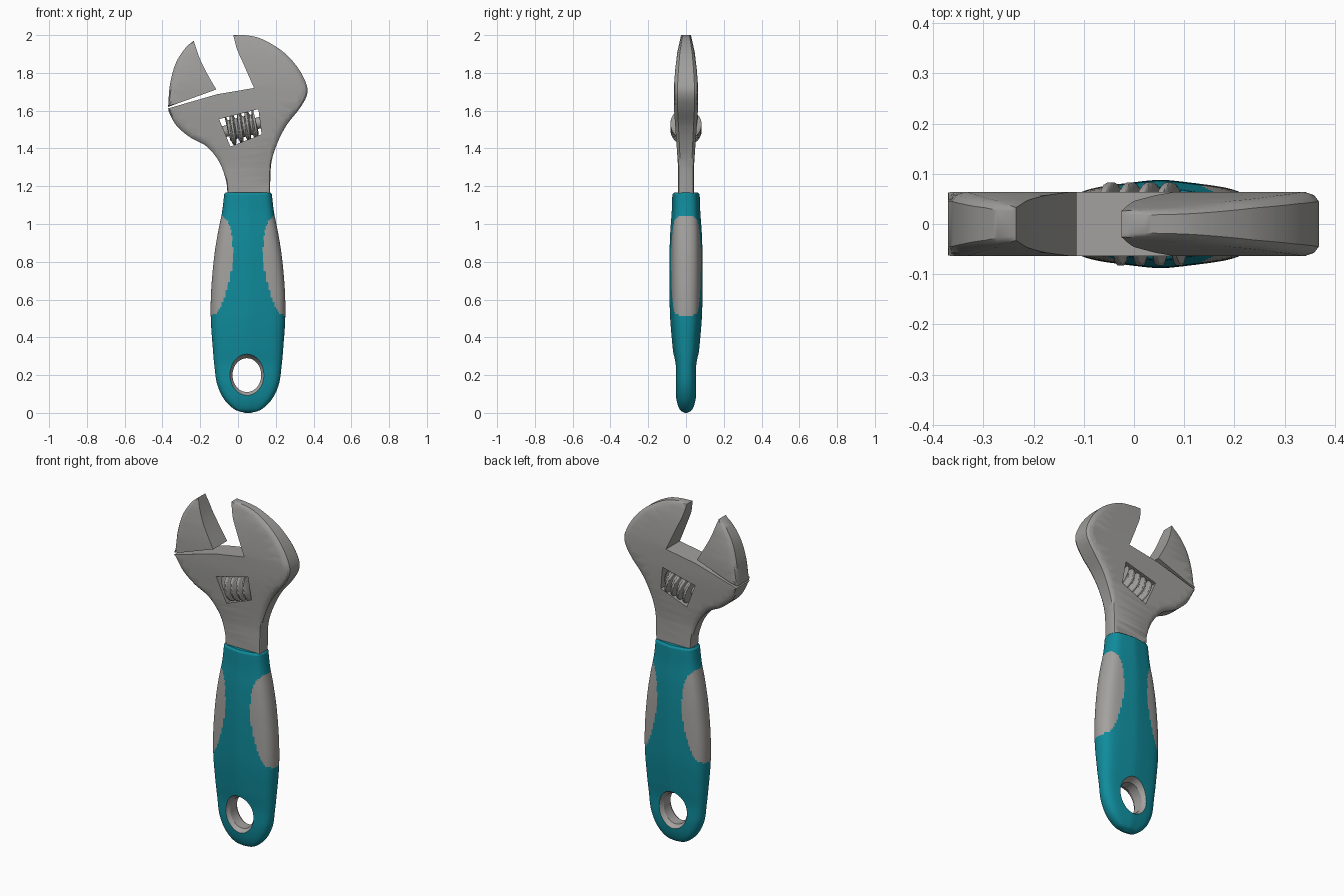
import bpy, bmesh, math
from mathutils import Vector, Matrix

if "Cube" in bpy.data.objects:
    bpy.data.objects.remove(bpy.data.objects["Cube"])


def material(name, rgb):
    m = bpy.data.materials.new(name)
    m.use_nodes = True
    m.diffuse_color = (*rgb, 1)
    m.node_tree.nodes["Principled BSDF"].inputs["Base Color"].default_value = (*rgb, 1)
    return m


steel = material("steel_grey", (.35, .345, .335))
teal = material("teal_rubber", (.005, .26, .33))
pad = material("pad_grey", (.37, .36, .345))


def chain(points, n=6):
    """Smooth curve through 3D points, without its last point."""
    p = [Vector(q) for q in points]
    p = [p[0] * 2 - p[1]] + p + [p[-1] * 2 - p[-2]]
    out = []
    for a, b, c, d in zip(p, p[1:], p[2:], p[3:]):
        for i in range(n):
            t = i / n
            out.append(b + (c - a) * t / 2 + (a * 2 - b * 5 + c * 4 - d) * t * t / 2
                       + (b * 3 - a - c * 3 + d) * t ** 3 / 2)
    return out


def lerp_table(table, v):
    for (a, fa), (b, fb) in zip(table, table[1:]):
        if v <= b:
            return fa + (fb - fa) * max(0, (v - a) / (b - a))
    return table[-1][1]


def loft(rings):
    """Closed solid through a list of rings with equal point counts."""
    bm = bmesh.new()
    vs = [[bm.verts.new(co) for co in ring] for ring in rings]
    n = len(vs[0])
    for r, s in zip(vs, vs[1:]):
        for i in range(n):
            j = (i + 1) % n
            bm.faces.new((r[i], r[j], s[j], s[i]))
    bm.faces.new(vs[0])
    bm.faces.new(vs[-1])
    bmesh.ops.recalc_face_normals(bm, faces=bm.faces)
    return bm


def make(name, bm, mats):
    me = bpy.data.meshes.new(name)
    bm.to_mesh(me)
    bm.free()
    ob = bpy.data.objects.new(name, me)
    bpy.context.collection.objects.link(ob)
    for m in mats:
        me.materials.append(m)
    return ob


def select(ob):
    bpy.ops.object.select_all(action='DESELECT')
    ob.select_set(True)
    bpy.context.view_layer.objects.active = ob


def cut(ob, cutter):
    cutter.hide_render = True
    mod = ob.modifiers.new("cut", 'BOOLEAN')
    mod.operation, mod.solver, mod.object = 'DIFFERENCE', 'EXACT', cutter
    mod.material_mode = 'TRANSFER'
    select(ob)
    bpy.ops.object.modifier_apply(modifier=mod.name)
    bpy.data.objects.remove(cutter)


def smooth(ob, angle=32):
    select(ob)
    bpy.ops.object.shade_smooth_by_angle(angle=math.radians(angle))


# Half thickness of the steel by height
THICK = [(1.1, .041), (1.3, .042), (1.42, .05), (1.6, .063), (1.73, .064),
         (1.82, .057), (1.91, .046), (2.0, .026)]


def plate(name, outline):
    """Clockwise outline of (x, edge rounding, z) made into a tapered plate."""
    n = len(outline)
    normals = []
    for i in range(n):
        t = outline[(i + 1) % n] - outline[i - 1]
        normals.append(Vector((t.z, 0, -t.x)).normalized())
    rings = []
    for y, k in ((-1, 1), (-.9, .35), (-.7, 0), (.7, 0), (.9, .35), (1, 1)):
        rings.append([Vector((p.x, y, p.z)) + nv * max(0, p.y) * k
                      for p, nv in zip(outline, normals)])
    bm = loft(rings)
    bmesh.ops.triangulate(bm, faces=[f for f in bm.faces if len(f.verts) > 4])
    for i in range(18):
        bmesh.ops.bisect_plane(bm, geom=bm.verts[:] + bm.edges[:] + bm.faces[:],
                               plane_co=(0, 0, 1.2 + i * .045), plane_no=(0, 0, 1))
    for v in bm.verts:
        v.co.y *= lerp_table(THICK, v.co.z)
    return make(name, bm, [steel])


# Head with neck and fixed jaw
R = .028
left_side = [(-.055, .01, 1.1), (-.057, .01, 1.18), (-.066, .015, 1.24), (-.1, R, 1.33),
             (-.165, R, 1.41), (-.255, R, 1.46), (-.325, R, 1.52), (-.362, .02, 1.585),
             (-.37, 0, 1.612)]
jaw_face = [(.085, 0, 1.72), (.03, 0, 1.845), (-.005, 0, 1.925), (-.025, 0, 2)]
right_side = [(-.025, 0, 2), (.035, .012, 2), (.125, R, 1.98), (.235, R, 1.915),
              (.315, R, 1.83), (.362, R, 1.74), (.364, R, 1.68), (.325, R, 1.61),
              (.255, R, 1.52), (.205, R, 1.42), (.176, .015, 1.32), (.17, .01, 1.18),
              (.17, .01, 1.1)]
head = plate("head", chain(left_side)
             + chain([(-.37, 0, 1.612), (-.11, 0, 1.687)])
             + chain([(-.11, 0, 1.687), (.085, 0, 1.72)])
             + chain(jaw_face) + chain(right_side)
             + chain([(.17, .01, 1.1), (-.055, .01, 1.1)]))

# Window for the adjusting screw
corners = [(-.1, 1.555), (.108, 1.608), (.125, 1.475), (-.04, 1.41)]
cut(head, make("window_cutter", loft([[(x, y, z) for x, z in corners] for y in (-.2, .2)]),
               [steel]))
smooth(head)

# Sliding jaw
outer = [(-.37, .008, 1.62), (-.36, R, 1.74), (-.33, R, 1.85), (-.28, .018, 1.93),
         (-.235, 0, 1.97)]
inner = [(-.235, 0, 1.97), (-.2, 0, 1.87), (-.16, 0, 1.79), (-.115, 0, 1.712)]
smooth(plate("sliding_jaw", chain(outer) + chain(inner)
             + chain([(-.115, 0, 1.712), (-.37, 0, 1.62)])))

# Adjusting screw with a helical thread, and its pin
tilt = Matrix.Translation((.022, 0, 1.513)) @ Matrix.Rotation(math.radians(-14), 4, 'Y')
turns = [i * math.tau / 40 for i in range(40)]


def axial_ring(s, radius):
    return [tilt @ Vector((s, radius(a) * math.cos(a), radius(a) * math.sin(a)))
            for a in turns]


def thread(s):
    return lambda a: .068 + .015 * max(-1, min(1, 1.8 * math.sin(math.tau * s / .04 + a)))


steps = [-.078 + .156 * i / 70 for i in range(71)]
smooth(make("adjusting_screw", loft([axial_ring(s, thread(s)) for s in steps]), [steel]), 50)
smooth(make("screw_pin", loft([axial_ring(s, lambda a: .03) for s in (-.115, .115)]), [steel]))

# Grip: sections of (half width, half depth, height)
CX = .053
sections = [(.015, .008, 0), (.07, .034, .018), (.125, .052, .07), (.163, .06, .15),
            (.178, .061, .25), (.187, .073, .35), (.197, .086, .5), (.195, .09, .65),
            (.18, .09, .82), (.16, .086, .95), (.138, .078, 1.06), (.128, .075, 1.14),
            (.126, .073, 1.158), (.118, .064, 1.167)]


def grip_ring(w, d, z, n=96):
    ring = []
    for i in range(n):
        t, s = math.cos(i * math.tau / n), math.sin(i * math.tau / n)
        crown = 1 - .27 * math.sqrt(t * t + .01)
        y = d * crown * math.sqrt(max(0, 1 - t ** 8))
        ring.append((CX + w * t, math.copysign(y, s), z))
    return ring


bm = loft([grip_ring(*p) for p in chain(sections, 12)] + [grip_ring(*sections[-1])])

# Side pads, bounded by a distance from the centre line
PAD = [(.51, .2), (.53, .165), (.58, .135), (.65, .112), (.72, .092), (.8, .082),
       (.9, .081), (.97, .09), (1.01, .105), (1.04, .13), (1.05, .15)]
for f in bm.faces:
    c = f.calc_center_median()
    if PAD[0][0] < c.z < PAD[-1][0] and abs(c.x - CX) > lerp_table(PAD, c.z):
        f.material_index = 1
grip = make("grip", bm, [teal, pad])

# Flared hanging hole with a grey lining
flare = [(-.1, .1), (-.055, .092), (-.03, .076), (.03, .076), (.055, .092), (.1, .1)]
cut(grip, make("hole_cutter", loft(
    [[(.047 + r * math.cos(a), y, .2 + 1.18 * r * math.sin(a)) for a in turns]
     for y, r in flare]), [pad]))
smooth(grip)
